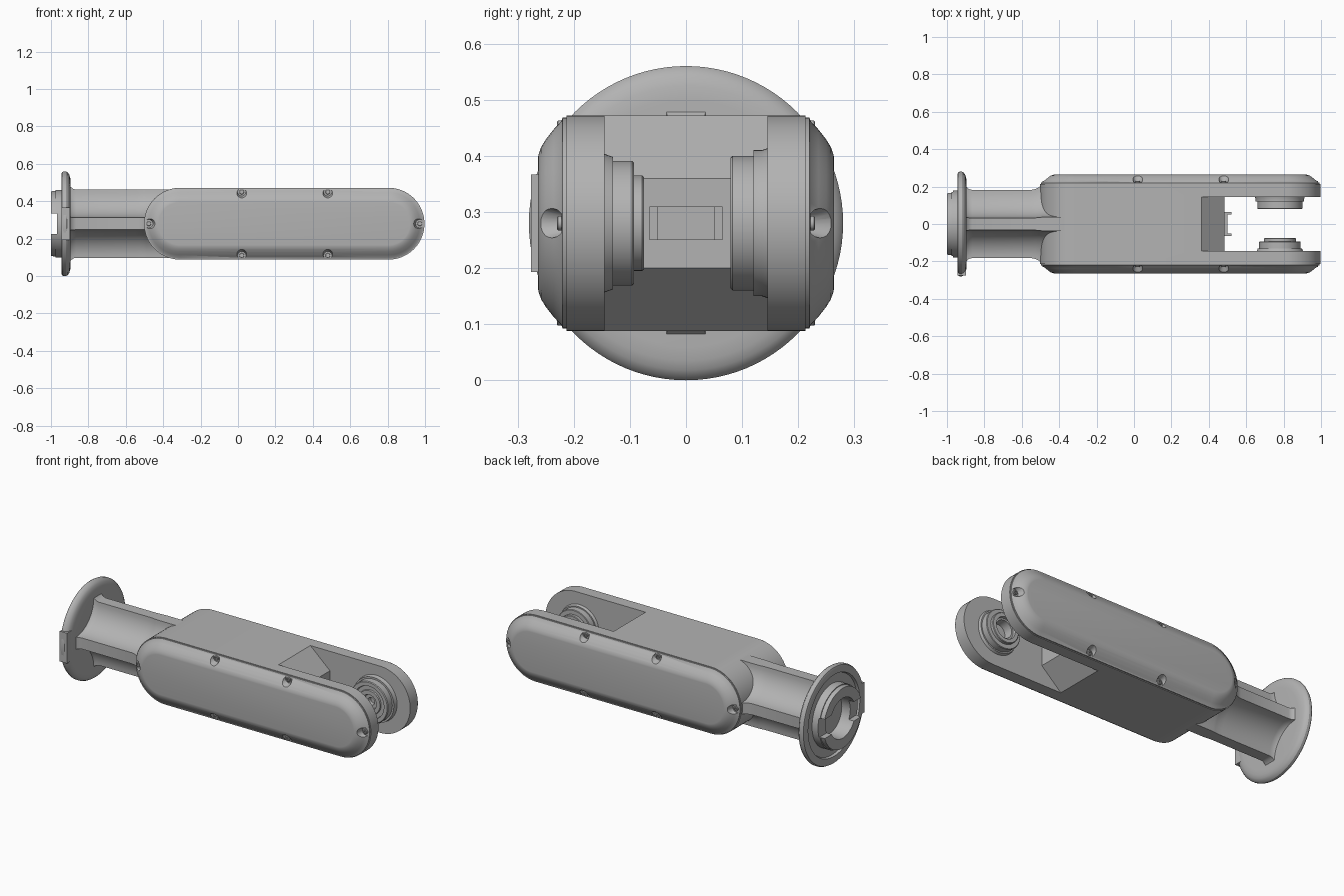
import bpy, bmesh
from math import sin, cos, pi, radians
from mathutils import Matrix, Vector

if "Cube" in bpy.data.objects:
    bpy.data.objects.remove(bpy.data.objects["Cube"], do_unlink=True)

CZ = 0.28          # height of the centre line
PIVOT_X = 0.78     # joint axis in the fork

grey = bpy.data.materials.new("plain grey")
grey.use_nodes = True
grey.diffuse_color = (0.45, 0.45, 0.45, 1)
grey.node_tree.nodes["Principled BSDF"].inputs["Base Color"].default_value = (0.45, 0.45, 0.45, 1)


def loft(name, rings):
    """Skin a list of equal-length closed rings and cap both ends."""
    bm = bmesh.new()
    loops = [[bm.verts.new(p) for p in ring] for ring in rings]
    for a, b in zip(loops, loops[1:]):
        for i in range(len(a)):
            j = (i + 1) % len(a)
            bm.faces.new((a[i], a[j], b[j], b[i]))
    bm.faces.new(loops[0])
    bm.faces.new(loops[-1])
    bmesh.ops.recalc_face_normals(bm, faces=bm.faces)
    mesh = bpy.data.meshes.new(name)
    bm.to_mesh(mesh)
    bm.free()
    obj = bpy.data.objects.new(name, mesh)
    bpy.context.collection.objects.link(obj)
    mesh.materials.append(grey)
    return obj


def lathe(name, profile, origin, axis, steps=64):
    """Turn (distance along axis, radius) points around an axis."""
    rot = Vector((0, 0, 1)).rotation_difference(Vector(axis)).to_matrix()
    rings = []
    for d, r in profile:
        rings.append([Vector(origin) + rot @ Vector((r * cos(2 * pi * i / steps),
                      r * sin(2 * pi * i / steps), d)) for i in range(steps)])
    return loft(name, rings)


def box(name, lo, hi):
    ring = [(lo[0], lo[1]), (hi[0], lo[1]), (hi[0], hi[1]), (lo[0], hi[1])]
    return loft(name, [[(x, y, z) for x, y in ring] for z in (lo[2], hi[2])])


def stadium(y, inset):
    """Long rounded outline in the xz plane."""
    r = 0.192 - inset
    pts = []
    for cx, start in ((0.805, -pi / 2), (-0.31, pi / 2)):
        for i in range(33):
            a = start + pi * i / 32
            pts.append((cx + r * cos(a), y, CZ + r * sin(a)))
    return pts


def activate(obj):
    bpy.ops.object.select_all(action="DESELECT")
    obj.select_set(True)
    bpy.context.view_layer.objects.active = obj


def cut(obj, cutters):
    for c in cutters:
        c.hide_render = True
        mod = obj.modifiers.new("cut", "BOOLEAN")
        mod.operation = "DIFFERENCE"
        mod.solver = "EXACT"
        mod.object = c
        activate(obj)
        bpy.ops.object.modifier_apply(modifier=mod.name)
        bpy.data.objects.remove(c, do_unlink=True)


def smooth(obj, angle=28):
    activate(obj)
    bpy.ops.object.shade_smooth_by_angle(angle=radians(angle))


# Main housing with an open fork; the fork root is wedge shaped
body = loft("housing", [stadium(-0.213, 0), stadium(0.213, 0)])
wedge = [(1.1, -0.3), (0.28, -0.3), (0.36, -0.192), (0.485, -0.08),
         (0.485, 0.08), (0.36, 0.192), (0.28, 0.3), (1.1, 0.3)]
slot = loft("slot_cutter", [[(x, y, CZ + z) for x, z in wedge] for y in (-0.145, 0.145)])
cut(body, [slot])
smooth(body)

# Connector standing on the fork root
connector = box("fork_connector", (0.47, -0.065, CZ - 0.03), (0.5, 0.065, CZ + 0.03))
for side in (-1, 1):
    y0, y1 = sorted((side * 0.05, side * 0.065))
    box("connector_lip", (0.49, y0, CZ - 0.03), (0.52, y1, CZ + 0.03))

# Side covers with a rounded chamfer and recessed screws
screws = [(0.02, 0.17), (0.02, -0.17), (0.48, 0.17), (0.48, -0.17), (-0.477, 0), (0.972, 0)]
cover_profile = [(0.205, 0.004), (0.22, 0.004), (0.222, 0.01), (0.236, 0.025),
                 (0.25, 0.043), (0.258, 0.056), (0.263, 0.07), (0.264, 0.078)]
for side, label in ((-1, "front"), (1, "back")):
    cover = loft(label + "_cover", [stadium(side * y, i) for y, i in cover_profile])
    pockets = [lathe("pocket_cutter", [(0.222, 0.022), (0.3, 0.045)],
                     (x, 0, CZ + z), (0, side, 0), 24) for x, z in screws]
    cut(cover, pockets)
    smooth(cover)
    for x, z in screws:
        screw = lathe(label + "_cover_screw", [(0.215, 0.013), (0.228, 0.013), (0.23, 0.011),
                      (0.23, 0.006), (0.224, 0.006)], (x, 0, CZ + z), (0, side, 0), 18)
        smooth(screw)

# Joint bosses inside the fork, measured inward from the cheeks
back_boss = lathe("back_boss", [(-0.15, 0.135), (-0.135, 0.13), (-0.12, 0.13), (-0.12, 0.12),
                  (-0.083, 0.12), (-0.079, 0.116), (-0.079, 0.095), (-0.09, 0.092),
                  (-0.09, 0.07), (-0.082, 0.068), (-0.082, 0.045), (-0.1, 0.04),
                  (-0.1, 0.022), (-0.125, 0.02)], (PIVOT_X, 0, CZ), (0, -1, 0))
front_boss = lathe("front_boss", [(-0.15, 0.125), (-0.13, 0.118), (-0.13, 0.111), (-0.096, 0.111),
                   (-0.093, 0.108), (-0.093, 0.085), (-0.078, 0.085), (-0.075, 0.082),
                   (-0.075, 0.062), (-0.09, 0.06), (-0.09, 0.05), (-0.14, 0.048)],
                   (PIVOT_X, 0, CZ), (0, 1, 0))
for boss in (back_boss, front_boss):
    smooth(boss)


# Arm with four ribs and hollow grooves between them
def arm_section(x, sy, sz):
    ring = []
    for q in range(4):
        turn = Matrix.Rotation(q * pi / 2, 2)
        for i in range(13):
            a = -pi / 2 - i * pi / 24
            p = turn @ Vector((0.182 + 0.15 * cos(a), 0.182 + 0.15 * sin(a)))
            ring.append((x, p.x * sy, CZ + p.y * sz))
    return ring


arm = loft("ribbed_arm", [arm_section(*s) for s in (
    (-0.905, 1.14, 1.14), (-0.892, 1.07, 1.07), (-0.88, 1.02, 1.02), (-0.865, 1, 1),
    (-0.55, 1, 1), (-0.525, 1.03, 1), (-0.505, 1.09, 1), (-0.49, 1.15, 1), (-0.3, 1.15, 1))])
smooth(arm)

# Round end flange with a notched coupling ring
flange = lathe("end_flange", [(-0.897, 0.02), (-0.895, 0.22), (-0.897, 0.245), (-0.902, 0.262),
               (-0.91, 0.274), (-0.92, 0.28), (-0.932, 0.28), (-0.941, 0.275), (-0.944, 0.266),
               (-0.944, 0.235), (-0.93, 0.23), (-0.93, 0.18), (-0.975, 0.18), (-0.975, 0.175),
               (-1.0, 0.173), (-1.0, 0.115), (-0.915, 0.112), (-0.915, 0.02)],
               (0, 0, CZ), (1, 0, 0), 96)
cut(flange, [box("notch_cutter", (-1.1, -0.3, CZ - 0.055), (-0.968, 0.3, CZ + 0.055))])
smooth(flange)
box("flange_key", (-0.944, -0.276, CZ - 0.087), (-0.897, -0.235, CZ + 0.087))
